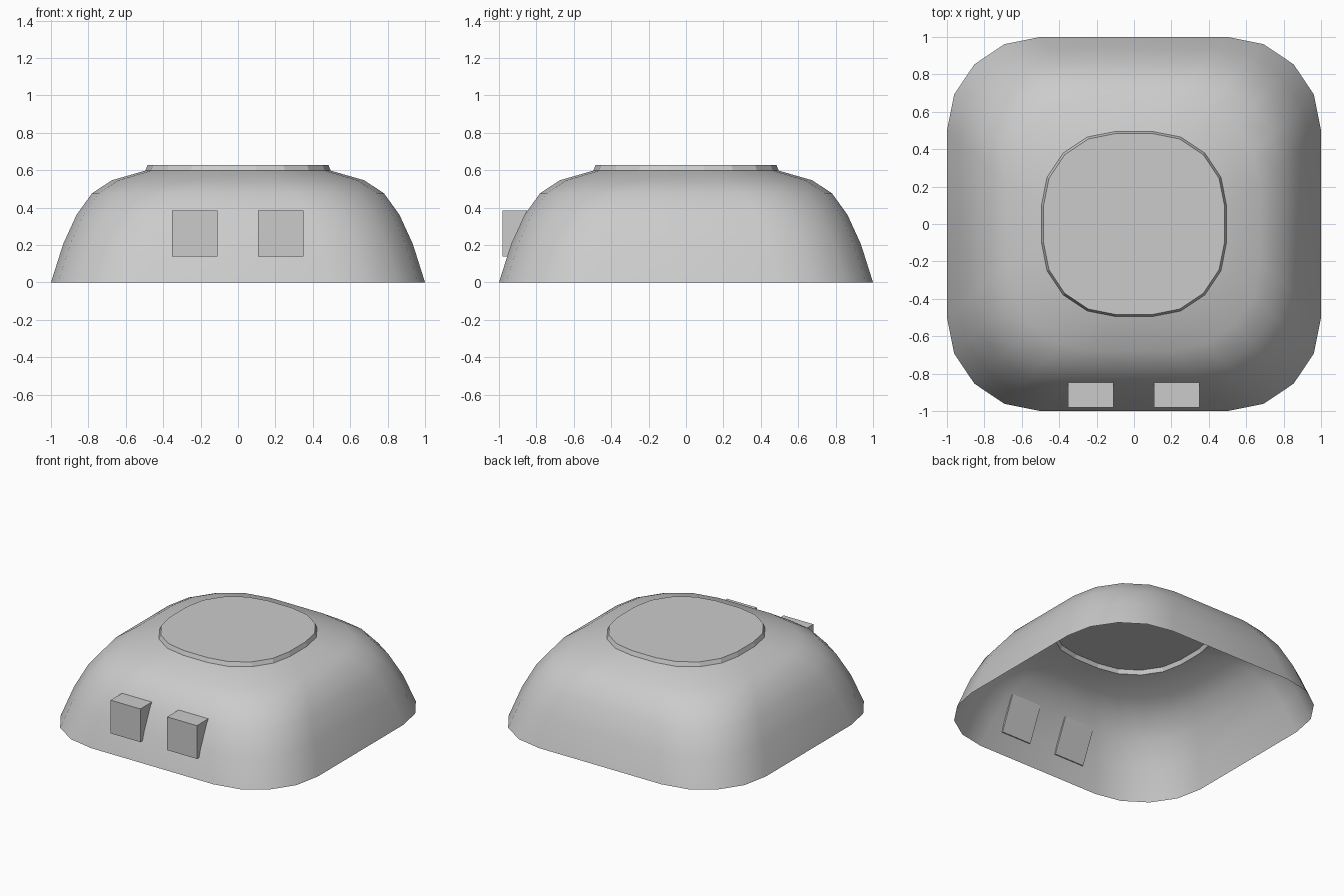
import bpy, bmesh, math

if "Cube" in bpy.data.objects:
    bpy.data.objects.remove(bpy.data.objects["Cube"])

STEPS = 4  # segments per rounded corner


def outline(half, straight):
    """Rounded square outline: half width and half length of the flat side, per unit."""
    pts = []
    for q in range(4):
        sx, sy = [(1, 1), (-1, 1), (-1, -1), (1, -1)][q]
        for i in range(STEPS + 1):
            a = math.pi / 2 * (q + i / STEPS)
            r = 1 - straight
            pts.append((half * (sx * straight + r * math.cos(a)),
                        half * (sy * straight + r * math.sin(a))))
    return pts


def loft(name, rings, cap=False):
    bm = bmesh.new()
    loops = [[bm.verts.new((x, y, z)) for x, y in outline(h, s)] for h, s, z in rings]
    n = len(loops[0])
    for low, high in zip(loops, loops[1:]):
        for i in range(n):
            j = (i + 1) % n
            bm.faces.new((low[i], low[j], high[j], high[i]))
    if cap:
        bm.faces.new(loops[-1])
    return finish(name, bm)


def finish(name, bm):
    mesh = bpy.data.meshes.new(name)
    bm.to_mesh(mesh)
    bm.free()
    ob = bpy.data.objects.new(name, mesh)
    bpy.context.collection.objects.link(ob)
    return ob


# open-bottomed dome: half width, flat side fraction, height
dome = loft("dome_shell", [(1.0, 0.5, 0), (0.935, 0.47, 0.205), (0.863, 0.44, 0.362),
                           (0.78, 0.39, 0.477), (0.675, 0.31, 0.546), (0.495, 0.2, 0.598)])
dome.data.polygons.foreach_set("use_smooth", [True] * len(dome.data.polygons))

# raised flat lid, hollow underneath
loft("top_lid", [(0.495, 0.2, 0.598), (0.484, 0.2, 0.628)], cap=True)

# two wedge blocks on the front, backs following the slope of the shell
profile = [(-0.98, 0.14), (-0.98, 0.385), (-0.842, 0.385), (-0.948, 0.14)]
for side, x0 in (("left", -0.353), ("right", 0.108)):
    bm = bmesh.new()
    face = bm.faces.new([bm.verts.new((x0, y, z)) for y, z in profile])
    ext = bmesh.ops.extrude_face_region(bm, geom=[face])
    new = [g for g in ext["geom"] if isinstance(g, bmesh.types.BMVert)]
    bmesh.ops.translate(bm, verts=new, vec=(0.243, 0, 0))
    bmesh.ops.recalc_face_normals(bm, faces=bm.faces)
    finish("front_block_" + side, bm)
